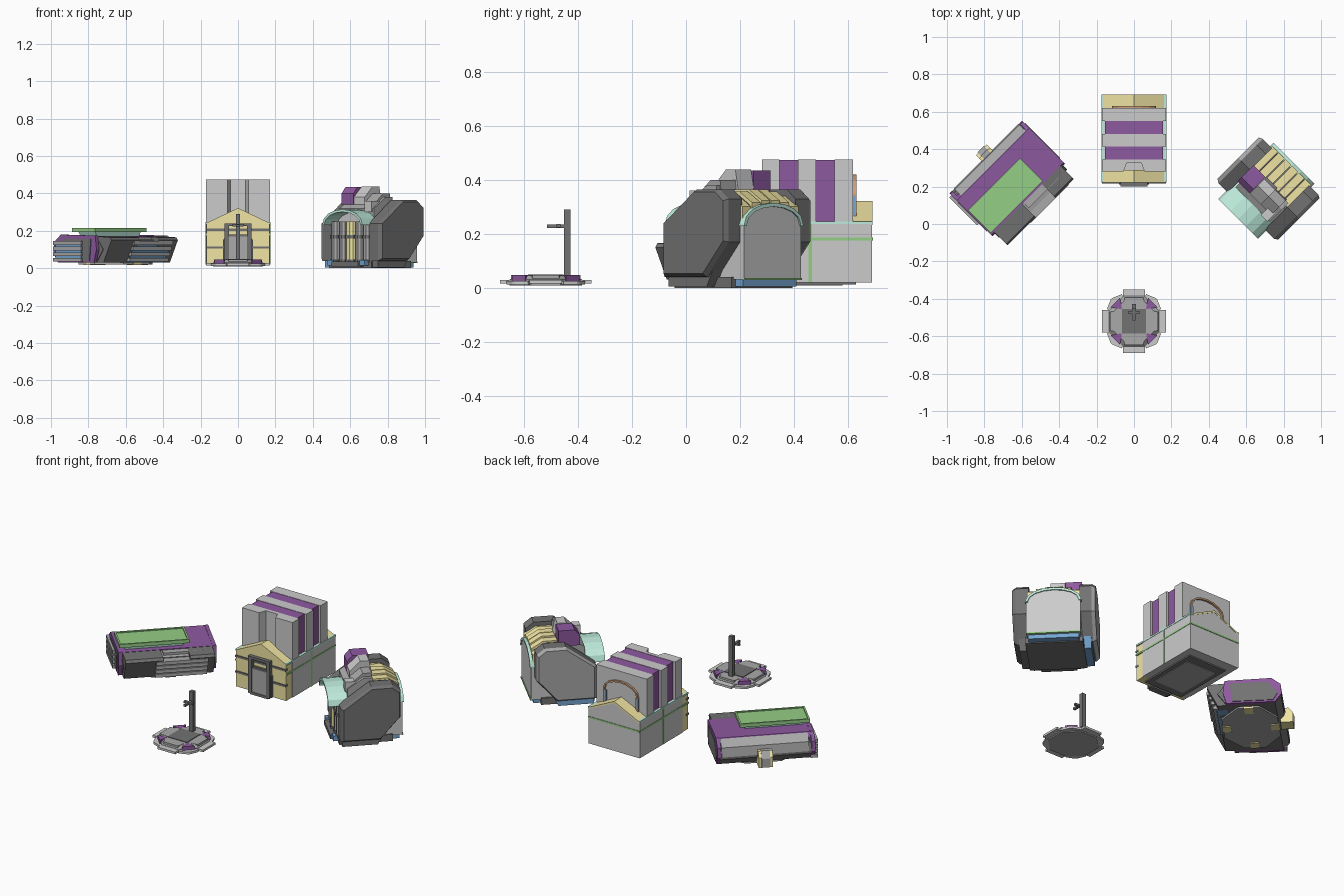
import bpy, bmesh
from math import sin, cos, pi, radians
from mathutils import Matrix, Vector

if "Cube" in bpy.data.objects:
    bpy.data.objects.remove(bpy.data.objects["Cube"])

COL = dict(purple=(.27, .1, .35), dark=(.17, .17, .17), yellow=(.87, .78, .37), green=(.3, .62, .24),
           teal=(.52, .84, .72), blue=(.18, .38, .65), brown=(.62, .36, .2), mid=(.4, .4, .4), light=(.72, .72, .72))
MATS = {}
for k, c in COL.items():
    MATS[k] = bpy.data.materials.new(k)
    MATS[k].diffuse_color = (*c, 1)
M = Matrix.Identity(4)   # placement of the building in progress


def prism(name, pts, a, b, axis, mat=None, top=1.0):
    """Extrude a profile from a to b along an axis; top scales the far end."""
    bm = bmesh.new()
    n = len(pts)
    cx, cy = sum(p[0] for p in pts) / n, sum(p[1] for p in pts) / n

    def put(p, q, t):
        return {'x': (t, p, q), 'y': (p, t, q), 'z': (p, q, t)}[axis]
    lo = [bm.verts.new(M @ Vector(put(p, q, a))) for p, q in pts]
    hi = [bm.verts.new(M @ Vector(put(cx + (p - cx) * top, cy + (q - cy) * top, b))) for p, q in pts]
    bm.faces.new(lo)
    bm.faces.new(hi)
    for i in range(n):
        j = (i + 1) % n
        bm.faces.new((lo[i], lo[j], hi[j], hi[i]))
    bmesh.ops.recalc_face_normals(bm, faces=bm.faces)
    me = bpy.data.meshes.new(name)
    bm.to_mesh(me)
    bm.free()
    ob = bpy.data.objects.new(name, me)
    bpy.context.collection.objects.link(ob)
    if mat:
        me.materials.append(MATS[mat])
    return ob


def box(name, x0, x1, y0, y1, z0, z1, mat=None, top=1.0):
    return prism(name, [(x0, y0), (x1, y0), (x1, y1), (x0, y1)], z0, z1, 'z', mat, top)


def arch(w, z0, h, n=8):
    return [(w * cos(pi * i / n), z0 + h * sin(pi * i / n)) for i in range(n + 1)]


def ngon(x, y, r, n, turn=0):
    return [(x + r * cos(turn + 2 * pi * i / n), y + r * sin(turn + 2 * pi * i / n)) for i in range(n)]


def rim(w, foot, z0, h, t, n=8):
    """Arched band with straight legs."""
    o = [(w, foot)] + arch(w, z0, h, n) + [(-w, foot)]
    i = [(w - t, foot)] + arch(w - t, z0, h - t, n) + [(-w + t, foot)]
    return o + i[::-1]


# ---------------- landing pad ----------------
M = Matrix.Translation((0, -.52, 0))
prism("pad_foot", ngon(0, 0, .145, 8, pi / 8), .008, .03, 'z', 'mid')
prism("pad_slope", ngon(0, 0, .145, 8, pi / 8), .03, .046, 'z', 'mid', .85)
box("pad_centre", -.065, .065, -.065, .065, .04, .05, 'dark')
for k in range(4):
    M = Matrix.Translation((0, -.52, 0)) @ Matrix.Rotation(k * pi / 2, 4, 'Z')
    box("pad_tab", -.06, .06, -.17, -.125, .015, .028, 'light')
    prism("pad_corner", [(.065, -.145), (.115, -.125), (.125, -.115), (.145, -.065), (.12, -.055), (.055, -.12)],
          .012, .025, 'z', 'light')
    prism("pad_accent", [(.075, -.125), (.125, -.075), (.07, -.065), (.065, -.07)], .024, .047, 'z', 'purple')
    prism("pad_panel", [(-.05, -.128), (.05, -.128), (.06, -.066), (-.06, -.066)], .035, .047, 'z', 'mid')
M = Matrix.Translation((0, -.52, 0))
box("sign_pole", -.012, .012, .068, .092, .04, .29, 'dark')
box("sign_arm", -.007, .007, .005, .07, .222, .235, 'dark')
box("sign_crossbar", -.03, .03, .04, .055, .224, .236, 'dark')

# ---------------- central hall ----------------
M = Matrix.Identity(4)
gable = [(-.168, .02), (.168, .02), (.168, .235), (0, .31), (-.168, .235)]
roof = [(-.168, .232), (0, .31), (.168, .232), (.168, .242), (0, .322), (-.168, .242)]
box("hall_base", -.165, .165, .24, .69, .02, .245)
prism("front_gable", gable, .222, .29, 'y', 'yellow')
prism("back_gable", gable, .62, .69, 'y')
for y0, y1 in ((.222, .29), (.62, .692)):
    prism("gable_roof", roof, y0, y1, 'y', 'yellow')
box("hall_underside", -.13, .13, .25, .63, .012, .021, 'dark')
box("hall_floor_panel", -.1, .1, .3, .58, .008, .013, 'mid')
# stripes of the upper block, the front one notched
ys = [.282, .346, .415, .482, .55, .62]
prism("upper_block_front", [(-.17, ys[0]), (-.055, ys[0]), (-.04, .325), (.04, .325), (.055, ys[0]), (.17, ys[0]),
                            (.17, ys[1]), (-.17, ys[1])], .24, .475, 'z')
for i in range(1, 5):
    w = .156 if i % 2 else .17
    box("upper_stripe", -w, w, ys[i], ys[i + 1], .24, .473 if i % 2 else .475, 'purple' if i % 2 else None)
# front trim and doorway
for z in (.105, .2):
    box("front_band", -.17, .17, .216, .24, z, z + .012, 'dark')
prism("doorway", [(-.08, .02), (.08, .02), (.08, .15), (.06, .18), (-.06, .18), (-.08, .15)], .21, .24, 'y', 'dark')
box("door", -.05, .05, .204, .22, .015, .17, 'mid')
for s in (-1, 1):
    box("door_post", s * .06 - .012, s * .06 + .012, .2, .23, .015, .24, 'dark')
    box("eave", s * .166 - .008, s * .166 + .008, .224, .692, .236, .246, 'teal')
    box("side_wall", s * .168 - .004, s * .168 + .004, .28, .69, .02, .238)
    box("side_line_h", s * .17 - .004, s * .17 + .004, .222, .692, .176, .186, 'green')
    box("side_line_v", s * .17 - .004, s * .17 + .004, .455, .467, .02, .24, 'green')
    box("back_strip", s * .108 - .01, s * .108 + .01, .615, .628, .27, .34, 'blue')
box("door_lintel", -.07, .07, .2, .23, .225, .24, 'dark')
box("back_line_h", -.17, .17, .685, .693, .176, .186, 'green')
box("door_step", -.06, .06, .2, .24, .01, .025, 'dark')
prism("back_arch", rim(.118, .25, .35, .07, .01), .615, .632, 'y', 'brown')

# ---------------- low hangar (left) ----------------
M = Matrix.Translation((-.64, .22, 0)) @ Matrix.Rotation(radians(45), 4, 'Z')
prism("hangar_body", [(-.1, .03), (.17, .03), (.203, .07), (.203, .09), (.19, .13), (-.12, .14), (-.15, .1)],
      -.265, .25, 'x', 'dark')
prism("hangar_back_band", [(.18, .085), (.208, .085), (.2, .14), (.15, .176), (.14, .17)], -.25, .24, 'x', 'mid')
prism("hangar_roof", [(-.11, .12), (-.11, .172), (.15, .178), (.17, .15), (.17, .12)], -.28, .26, 'x', 'purple')
for s, x in ((-1, -.275), (1, .253)):
    prism("hangar_end_frame", [(-.1, .03), (.17, .03), (.206, .08), (.2, .14), (.15, .18), (-.11, .174), (-.12, .1)],
          x - .01, x + .01, 'x', 'purple')
    prism("hangar_end_panel", [(-.07, .04), (.16, .04), (.185, .085), (.13, .155), (-.08, .155)],
          x + s * .008, x + s * .014, 'x', 'dark')
# roof panel on supports
box("roof_panel_support", -.24, .08, -.075, .045, .17, .198, 'teal', 1.08)
box("roof_panel", -.278, .115, -.1, .072, .195, .21, 'green')
for y in (-.1, .062):
    box("roof_panel_rim", -.278, .115, y, y + .01, .205, .216, 'green')
for x in (-.278, .105):
    box("roof_panel_rim", x, x + .01, -.1, .072, .205, .216, 'green')
# overhanging front blocks
over = [(-.08, .03), (-.15, .03), (-.21, .15), (-.2, .165), (-.08, .172)]
prism("front_block_left", over, -.262, -.05, 'x', 'dark')
prism("front_block_right", over, .1, .24, 'x', 'dark')
prism("front_block_middle", [(-.08, .03), (-.13, .03), (-.17, .15), (-.1, .165)], -.06, .11, 'x', 'mid')
box("front_ledge", -.04, .19, -.15, -.09, .15, .168, 'mid')
prism("front_slat_core", [(-.1, .03), (-.16, .03), (-.2, .14), (-.1, .14)], -.08, .19, 'x', 'blue')
for k in range(4):
    z = .035 + .03 * k
    box("front_slat", -.09, .2, -.178 - .012 * k, -.1, z, z + .02, 'mid')
    box("side_slat", -.302, -.26, -.02, .19, z, z + .02, 'mid')
box("side_slat_core", -.293, -.26, -.01, .18, .035, .145, 'blue')
# rear hatch, base plate and feet
prism("rear_hatch", [(.18, .025), (.25, .025), (.25, .085), (.225, .115), (.18, .115)], -.04, .04, 'x', 'yellow')
prism("rear_hatch_face", [(.2, .03), (.254, .03), (.254, .08), (.228, .118), (.2, .118)], -.024, .024, 'x', 'mid')
prism("hangar_base", [(-.22, -.04), (-.1, -.14), (.1, -.14), (.22, -.04), (.22, .08), (.1, .17), (-.1, .17), (-.22, .08)],
      .02, .035, 'z', 'mid')
for x, y in ((-.19, .02), (.19, .02), (0, -.12), (0, .15)):
    box("hangar_foot", x - .03, x + .03, y - .025, y + .025, .016, .03, 'yellow')

# ---------------- vaulted workshop (right) ----------------
M = Matrix.Translation((.72, .19, 0)) @ Matrix.Rotation(radians(-45), 4, 'Z')
vault = [(.15, .03)] + arch(.15, .23, .075) + [(-.15, .03)]
prism("vault_core", vault, -.13, .185, 'y', 'light')
prism("back_rim", rim(.155, .23, .235, .08, .014), .15, .192, 'y', 'teal')
prism("front_visor", rim(.15, .23, .235, .08, .014), -.23, -.1, 'y', 'teal')
box("back_line", -.15, .15, .18, .19, .028, .036, 'green')
box("workshop_base", -.16, .16, -.17, .13, 0, .04, 'dark')
box("back_skirt", -.14, .14, .1, .17, .005, .03, 'blue')
wall = [(-.17, .04), (-.17, .24), (.0, .365), (.12, .365), (.165, .33), (.165, .17), (.05, .04)]
for s in (-1, 1):
    prism("side_wall", wall, s * .14, s * .21, 'x', 'dark')
    prism("side_wall_face", wall, s * .21, s * .23, 'x', 'mid' if s < 0 else 'dark', .93)
    prism("side_skirt", [(-.16, .005), (.04, .005), (.08, .08), (-.16, .08)], s * .14, s * .2, 'x', 'blue' if s < 0 else 'dark')
# stepped roof ribs following the vault
for k in range(6):
    x = -.15 + .05 * k
    z = .33 + .035 * (1 - ((x + .025) / .15) ** 2)
    prism("roof_rib", [(.0, .25), (.175, .25), (.175, z - .04), (.11, z), (.0, z)], x + .003, x + .047, 'x', 'yellow')
    prism("roof_rib_gap", [(-.02, .25), (.165, .25), (.165, z - .05), (.1, z - .01), (-.02, z - .01)], x, x + .05, 'x', 'dark')
# roof boxes
prism("roof_mount", [(-.12, .26), (.02, .26), (.02, .38), (-.03, .38), (-.12, .32)], -.13, .13, 'x', 'mid')
prism("roof_box_left", [(-.09, .34), (-.09, .4), (-.06, .435), (.03, .435), (.03, .34)], -.145, -.055, 'x', 'purple')
prism("roof_box_middle", [(-.09, .34), (-.09, .38), (-.03, .438), (.02, .438), (.04, .34)], -.052, .03, 'x', 'light')
prism("roof_box_right", [(-.09, .32), (-.09, .35), (-.03, .4), (.02, .4), (.03, .32)], .03, .11, 'x', 'mid')
box("roof_vent", .07, .12, -.13, -.07, .3, .36, 'light')
# front columns
for i, x in enumerate((-.12, -.06, 0, .06, .12)):
    r = .034 if i == 2 else .026
    prism("front_column", ngon(x, -.155, r, 10), .03, .25, 'z', 'yellow' if i == 2 else 'mid')
    for z in (.03, .16):
        prism("column_collar", ngon(x, -.155, r + .005, 10), z, z + .018, 'z', 'dark')
box("front_backing", -.145, .145, -.15, -.12, .03, .25, 'dark')
box("front_step", -.1, .1, -.21, -.15, .01, .035, 'dark')
for s in (-1, 1):
    box("front_step_light", s * .12 - .02, s * .12 + .02, -.2, -.15, .015, .045, 'blue')

for m in bpy.data.materials:
    if m.users and not m.is_grease_pencil:
        m.use_nodes = True
        m.node_tree.nodes["Principled BSDF"].inputs["Base Color"].default_value = m.diffuse_color
